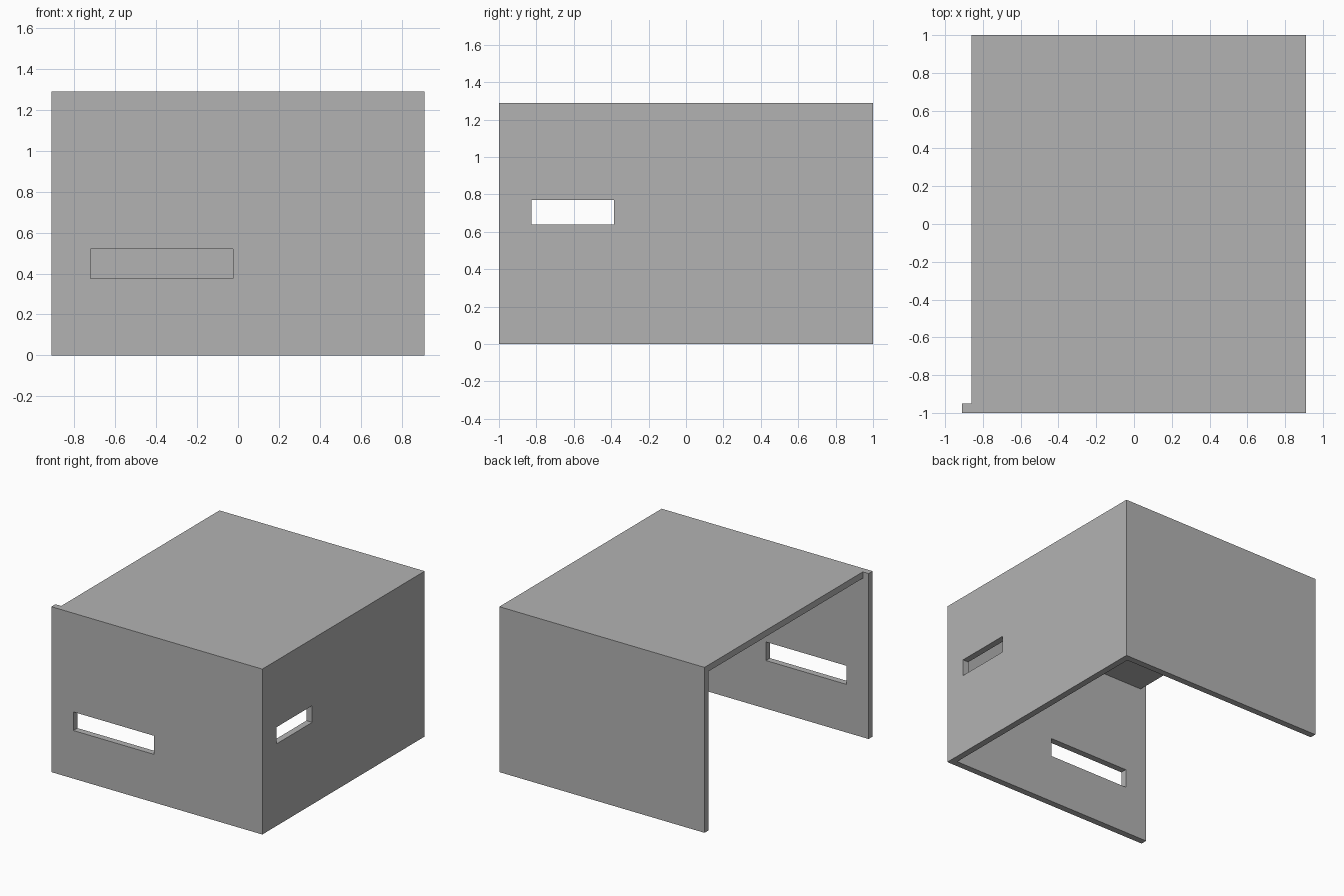
import bpy

cube = bpy.data.objects.get("Cube")
if cube:
    bpy.data.objects.remove(cube, do_unlink=True)

W, D, H = 0.91, 1.0, 1.29   # half width, half depth, height
T = 0.05                    # panel thickness
OVER = 0.2                  # how far cutters reach past the shell


def box(name, x, y, z):
    """Axis-aligned box from (low, high) ranges."""
    bpy.ops.mesh.primitive_cube_add(size=1)
    ob = bpy.context.object
    ob.name = ob.data.name = name
    ranges = (x, y, z)
    for v in ob.data.vertices:
        v.co = [r[1] if c > 0 else r[0] for c, r in zip(v.co, ranges)]
    return ob


def cut(target, name, x, y, z):
    """Subtract a box and discard the cutter."""
    cutter = box(name, x, y, z)
    cutter.hide_render = True
    mod = target.modifiers.new(name, "BOOLEAN")
    mod.operation = "DIFFERENCE"
    mod.solver = "EXACT"
    mod.object = cutter
    bpy.context.view_layer.objects.active = target
    bpy.ops.object.modifier_apply(modifier=mod.name)
    bpy.data.objects.remove(cutter, do_unlink=True)


# Shell of front, right, back and top panels
shell = box("cover_shell", (-W, W), (-D, D), (0, H))

# Set the open side back so only the front panel projects
cut(shell, "side_setback", (-W - OVER, -W + T), (-D + T, D + OVER), (-OVER, H + OVER))

# Hollow, open at the bottom and at one side
cut(shell, "cavity", (-W - OVER, W - T), (-D + T, D - T), (-OVER, H - T))

# Slots through the front panel and the side panel
cut(shell, "front_slot", (-0.72, -0.025), (-D - OVER, -D + OVER), (0.375, 0.52))
cut(shell, "side_slot", (W - OVER, W + OVER), (-0.825, -0.385), (0.64, 0.77))

# Plain grey finish
grey = bpy.data.materials.new("plain_grey")
grey.use_nodes = True
colour = (0.45, 0.45, 0.45, 1)
grey.diffuse_color = colour
grey.node_tree.nodes["Principled BSDF"].inputs["Base Color"].default_value = colour
shell.data.materials.clear()
shell.data.materials.append(grey)
for p in shell.data.polygons:
    p.material_index = 0
    p.use_smooth = False
